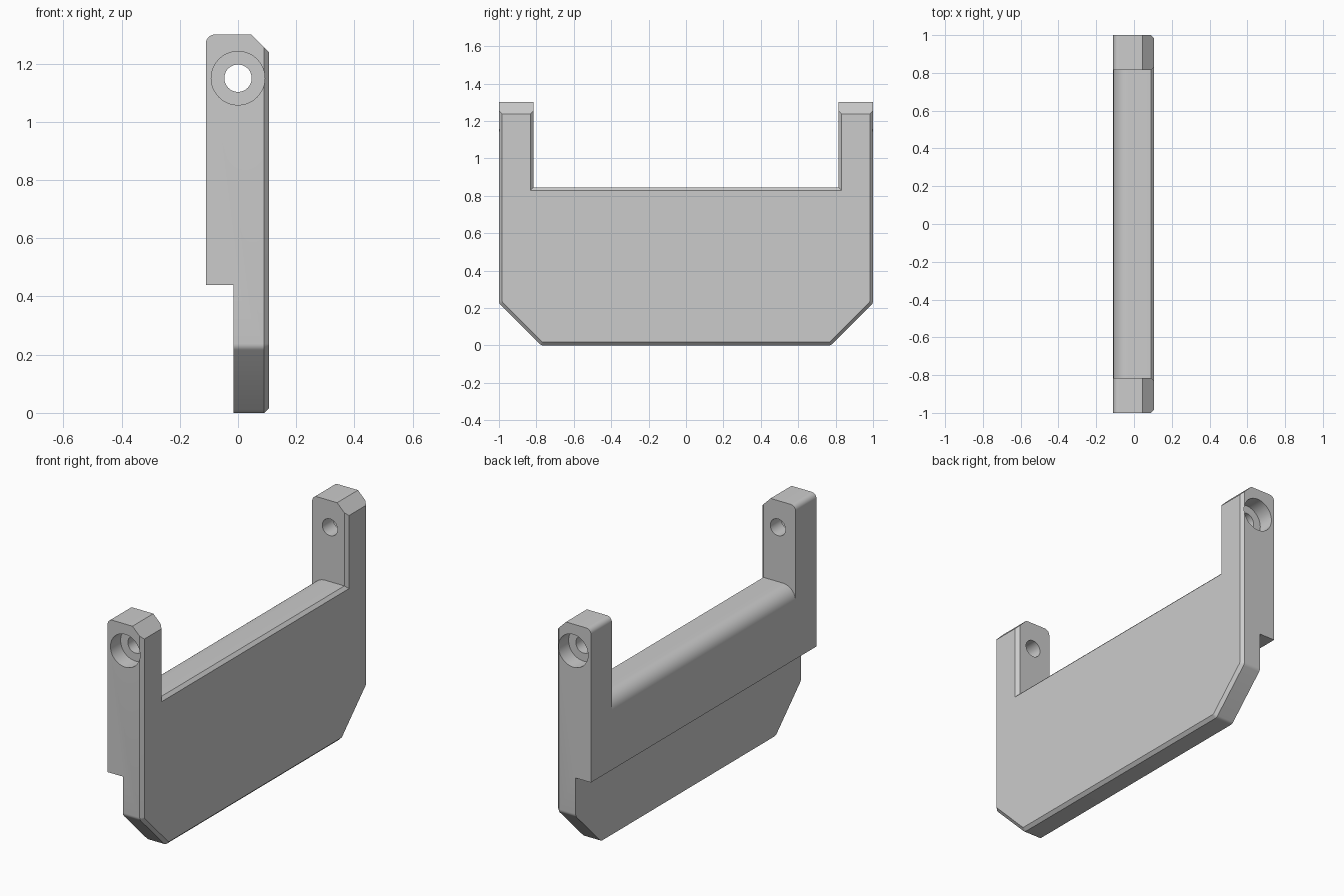
import bpy, bmesh, math
from mathutils import Vector

cube = bpy.data.objects.get("Cube")
if cube:
    bpy.data.objects.remove(cube)

grey = bpy.data.materials.new("plain_grey")
grey.use_nodes = True
GREY = (0.6, 0.6, 0.6, 1)
grey.diffuse_color = GREY
grey.node_tree.nodes["Principled BSDF"].inputs["Base Color"].default_value = GREY


def fillet(points, radii, steps=8):
    """Round the listed corners of a 2D outline: {index: radius}."""
    out = []
    for i, p in enumerate(points):
        p = Vector(p)
        if i not in radii:
            out.append(p)
            continue
        a = (Vector(points[i - 1]) - p).normalized()
        b = (Vector(points[(i + 1) % len(points)]) - p).normalized()
        half = a.angle(b) / 2
        r = radii[i]
        centre = p + (a + b).normalized() * r / math.sin(half)
        start = p + a * r / math.tan(half) - centre
        end = p + b * r / math.tan(half) - centre
        sweep = math.pi - 2 * half
        for k in range(steps + 1):
            t = k / steps
            arc = start * math.sin((1 - t) * sweep) + end * math.sin(t * sweep)
            out.append(centre + arc / math.sin(sweep))
    return out


def prism(name, points, axis, lo, hi, chamfer=0):
    """Extrude a 2D outline along x (points are y, z) or y (points are x, z)."""
    def place(p, d):
        return (d, p[0], p[1]) if axis == "x" else (p[0], d, p[1])
    bm = bmesh.new()
    face = bm.faces.new([bm.verts.new(place(p, lo)) for p in points])
    cap = bmesh.ops.extrude_face_region(bm, geom=[face])["geom"]
    moved = [v for v in cap if isinstance(v, bmesh.types.BMVert)]
    bmesh.ops.translate(bm, verts=moved, vec=place((0, 0), hi - lo))
    bmesh.ops.recalc_face_normals(bm, faces=bm.faces)
    if chamfer:
        rim = [e for e in cap if isinstance(e, bmesh.types.BMEdge)]
        bmesh.ops.bevel(bm, geom=rim, offset=chamfer, segments=1,
                        affect="EDGES", clamp_overlap=False)
    mesh = bpy.data.meshes.new(name)
    bm.to_mesh(mesh)
    bm.free()
    obj = bpy.data.objects.new(name, mesh)
    bpy.context.collection.objects.link(obj)
    mesh.materials.append(grey)
    return obj


def circle(x, z, r, n=48):
    return [(x + r * math.cos(math.tau * k / n), z + r * math.sin(math.tau * k / n))
            for k in range(n)]


BACK, FACE = -0.11, 0.107
WEB_TOP, ARM_IN, TOP = 0.845, 0.815, 1.3

# U-shaped plate with chamfered rim, left tall so the side profile trims it
half = [(0.775, 0), (1, 0.225), (1, 1.5), (ARM_IN, 1.5), (ARM_IN, WEB_TOP)]
outline = half + [(-y, z) for y, z in reversed(half)]
last = len(outline) - 1
outline = fillet(outline, {i: 0.03 for i in (0, 1, last - 1, last)}, 4)
plate = prism("bracket_plate", outline, "x", BACK, FACE, 0.017)

# Side profile: stepped back, rounded and chamfered top
profile = [(-0.015, -0.1), (0.2, -0.1), (0.2, TOP - 0.155), (0.045, TOP),
           (BACK, TOP), (BACK - 0.0, 0.44), (-0.015, 0.44)]
profile[2] = (0.2, TOP - (0.2 - 0.045))
trim = prism("side_trim", fillet(profile, {4: 0.03}), "y", -1.2, 1.2)

# Rounded back edge along the top of the web
r = 0.08
corner = [(BACK + r, WEB_TOP), (BACK + r, WEB_TOP + 0.1),
          (BACK - 0.1, WEB_TOP + 0.1), (BACK - 0.1, WEB_TOP - r)]
for k in range(12):
    a = math.pi / 2 * k / 12
    corner.append((BACK + r - r * math.cos(a), WEB_TOP - r + r * math.sin(a)))
web_round = prism("web_round_cutter", corner, "y", -ARM_IN, ARM_IN)

# Pivot holes with outer counterbores
cutters = [(trim, "INTERSECT"), (web_round, "DIFFERENCE")]
cutters.append((prism("pivot_hole_cutter", circle(0, 1.15, 0.047), "y", -1.3, 1.3),
                "DIFFERENCE"))
for side, lo, hi in (("right", -1.3, -0.91), ("left", 0.91, 1.3)):
    bore = prism(side + "_bore_cutter", circle(0, 1.15, 0.092), "y", lo, hi)
    cutters.append((bore, "DIFFERENCE"))

# Apply the cuts, then drop the helpers
for cutter, mode in cutters:
    mod = plate.modifiers.new(cutter.name, "BOOLEAN")
    mod.operation = mode
    mod.solver = "EXACT"
    mod.object = cutter
    cutter.hide_render = True
bpy.context.view_layer.objects.active = plate
plate.select_set(True)
for mod in list(plate.modifiers):
    bpy.ops.object.modifier_apply(modifier=mod.name)
for cutter, _ in cutters:
    bpy.data.objects.remove(cutter)
bpy.ops.object.select_all(action="DESELECT")
plate.select_set(True)
bpy.ops.object.shade_smooth_by_angle(angle=math.radians(30))
